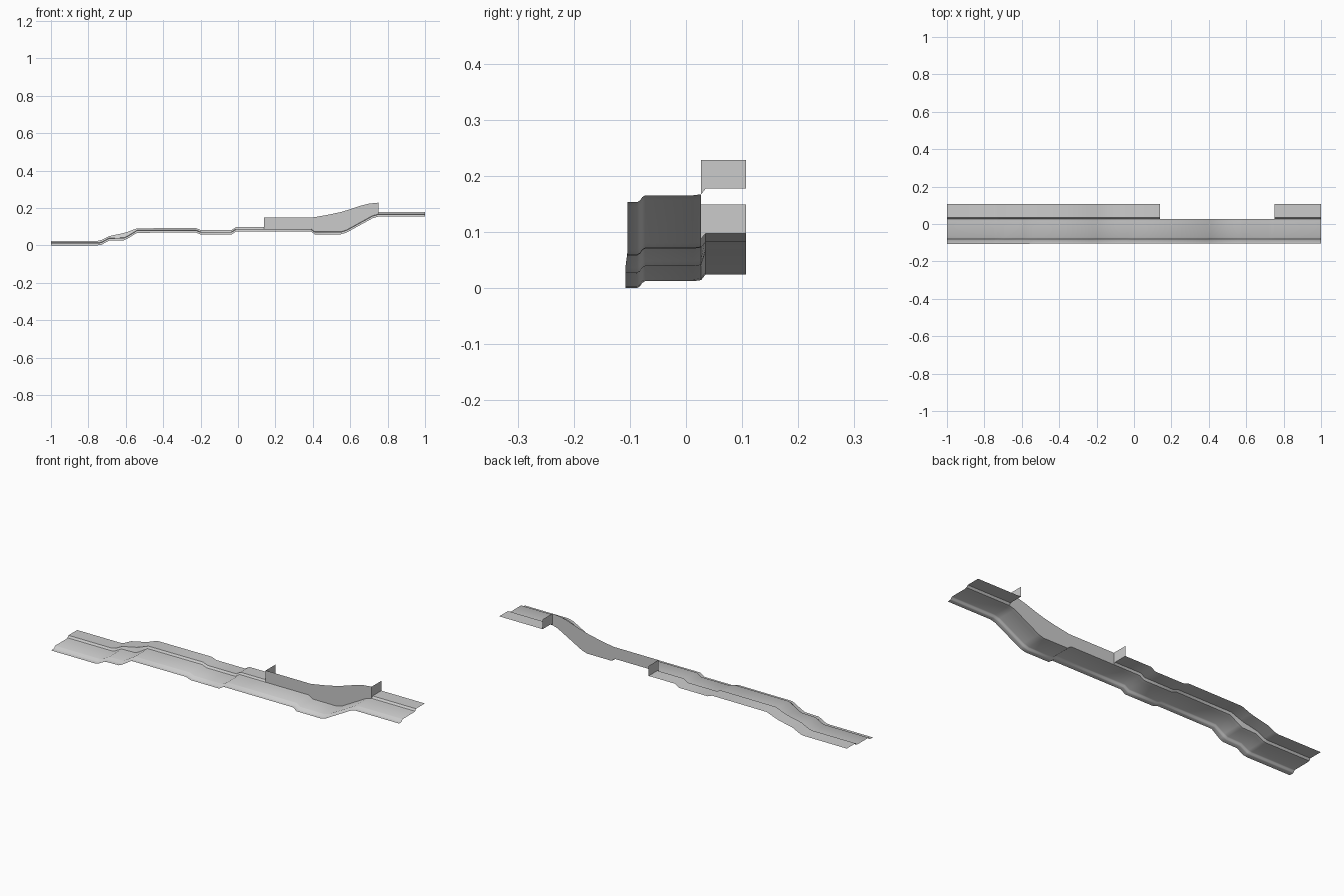
import bpy
import bmesh
import math

cube = bpy.data.objects.get("Cube")
if cube:
    bpy.data.objects.remove(cube)

grey = bpy.data.materials.new("Plain grey")
grey.use_nodes = True
grey.diffuse_color = (0.6, 0.6, 0.6, 1)
grey.node_tree.nodes["Principled BSDF"].inputs["Base Color"].default_value = (0.6, 0.6, 0.6, 1)

# Stations along the road: x, front edge height, back lane height
PATH = [(-1, 0, .024), (-.75, 0, .024), (-.73, .003, .029), (-.69, .025, .049),
        (-.61, .027, .066), (-.59, .036, .072), (-.54, .067, .091), (-.225, .068, .092),
        (-.2, .058, .082), (-.035, .058, .082), (-.01, .074, .097), (.14, .074, .097),
        (.39, .074, .097), (.41, .059, .082), (.55, .059, .082), (.58, .068, .09),
        (.72, .145, .169), (.75, .153, .177), (1, .153, .177)]

# Cross-section: y, rise above the front edge
FRONT_SECTION = [(-.108, 0), (-.087, 0), (-.082, .003), (-.078, .009), (-.073, .012),
                 (.012, .012), (.027, .014)]
LANE_Y = (.027, .035, .107)
WALL_TOP = [(.14, .149), (.4, .149), (.48, .163), (.55, .178), (.6, .193),
            (.66, .213), (.7, .223), (.75, .228)]


def interpolate(points, x):
    for (x0, a), (x1, b) in zip(points, points[1:]):
        if x <= x1:
            return a + (b - a) * (x - x0) / (x1 - x0)
    return points[-1][1]


def sheet(name, rows, smooth=True):
    """Skin a grid of points with quads."""
    bm = bmesh.new()
    grid = [[bm.verts.new(p) for p in row] for row in rows]
    for a, b in zip(grid, grid[1:]):
        for i in range(len(a) - 1):
            bm.faces.new((a[i], b[i], b[i + 1], a[i + 1]))
    bmesh.ops.remove_doubles(bm, verts=bm.verts, dist=1e-5)
    mesh = bpy.data.meshes.new(name)
    bm.to_mesh(mesh)
    bm.free()
    mesh.materials.append(grey)
    obj = bpy.data.objects.new(name, mesh)
    bpy.context.collection.objects.link(obj)
    if smooth:
        bpy.ops.object.select_all(action="DESELECT")
        obj.select_set(True)
        bpy.context.view_layer.objects.active = obj
        bpy.ops.object.shade_smooth_by_angle(angle=math.radians(40))
    return obj


# Main road running the full length
sheet("main_road", [[(x, max(y, -.108 if x < -.54 else -.104), z + rise)
                     for y, rise in FRONT_SECTION] for x, z, _ in PATH])


# Raised back lane, interrupted in the middle
def lane(name, stations):
    sheet(name, [[(x, LANE_Y[0], z + .014), (x, LANE_Y[1], back), (x, LANE_Y[2], back)]
                 for x, z, back in stations])


lane("left_end_back_lane", [s for s in PATH if s[0] <= .14])
lane("right_end_back_lane", [s for s in PATH if s[0] >= .75])

# Long side wall standing along the gap
road_edge = [(x, z + .014) for x, z, _ in PATH]
wall_xs = sorted({x for x, _ in WALL_TOP} | {x for x, _ in road_edge if .14 <= x <= .75})
sheet("side_wall", [[(x, LANE_Y[0], interpolate(road_edge, x)),
                     (x, LANE_Y[0], interpolate(WALL_TOP, x))] for x in wall_xs], False)

# Short return walls at both ends of the gap
for name, x, back in (("left_return_wall", .14, .097), ("right_return_wall", .75, .177)):
    top = interpolate(WALL_TOP, x)
    foot = interpolate(road_edge, x)
    sheet(name, [[(x, y, z), (x, y, top)]
                 for y, z in zip(LANE_Y, (foot, back, back))], False)
